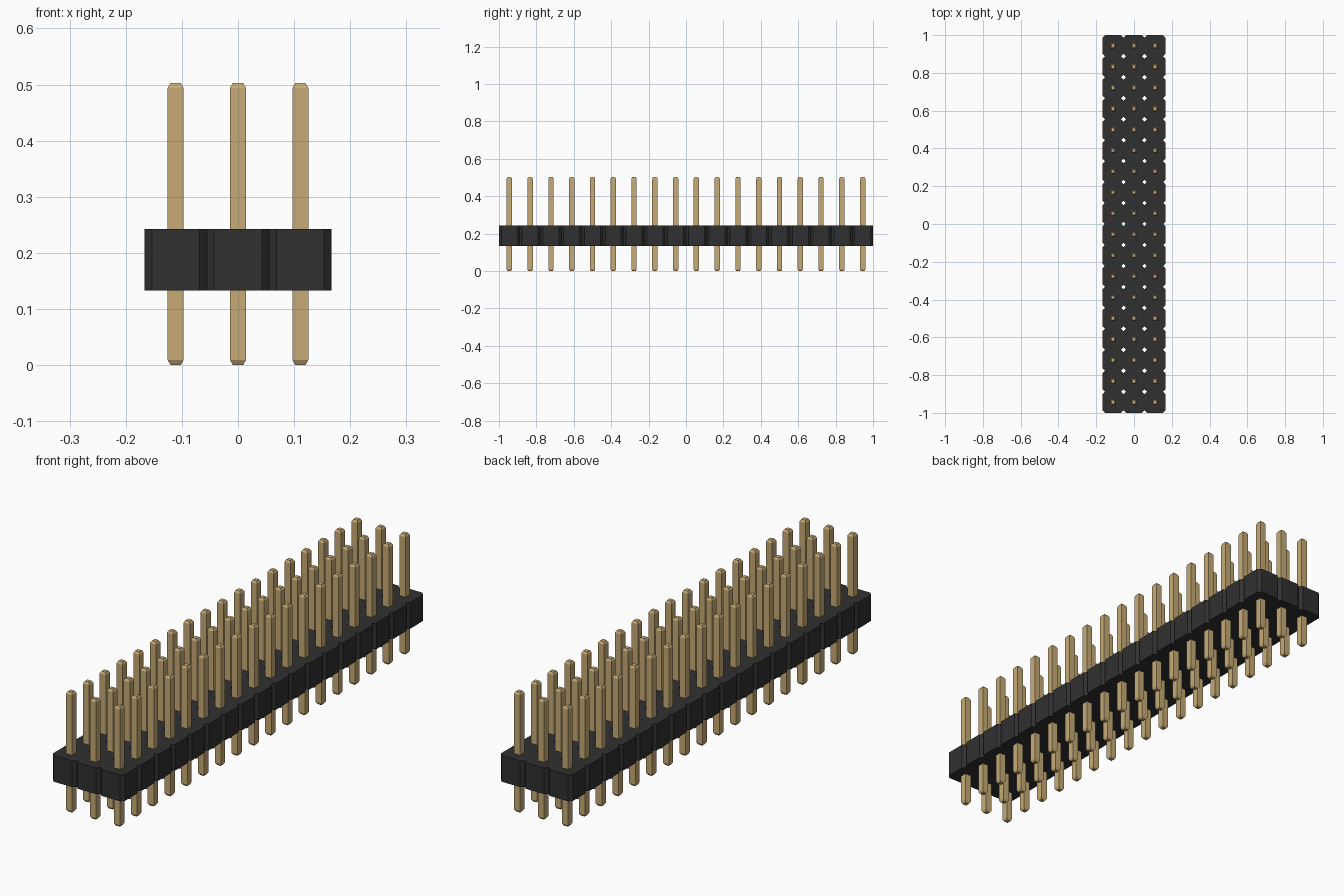
import bpy
import bmesh

cube = bpy.data.objects.get("Cube")
if cube:
    bpy.data.objects.remove(cube, do_unlink=True)

ROWS, COLS = 18, 3
PITCH = 2.0 / ROWS
CHAMFER = 0.013
BODY_Z0, BODY_Z1 = 0.133, 0.243
PIN_TOP, PIN_HALF, TIP_HALF, TIP_LEN = 0.503, 0.0142, 0.009, 0.009


def material(name, rgb):
    mat = bpy.data.materials.new(name)
    mat.use_nodes = True
    colour = (*rgb, 1.0)
    mat.diffuse_color = colour
    mat.node_tree.nodes["Principled BSDF"].inputs["Base Color"].default_value = colour
    return mat


def finish(bm, name, mat):
    bmesh.ops.recalc_face_normals(bm, faces=bm.faces[:])
    mesh = bpy.data.meshes.new(name)
    bm.to_mesh(mesh)
    bm.free()
    mesh.materials.append(mat)
    return mesh


def add_object(name, mesh, location=(0, 0, 0)):
    obj = bpy.data.objects.new(name, mesh)
    obj.location = location
    bpy.context.collection.objects.link(obj)
    return obj


black = material("black plastic", (0.030, 0.030, 0.031))
gold = material("gold metal", (0.571, 0.406, 0.182))

centres = [((c - (COLS - 1) / 2) * PITCH, (r - (ROWS - 1) / 2) * PITCH)
           for r in range(ROWS) for c in range(COLS)]

# Housing: welded octagonal cells, extruded so diamond holes stay open between them
h = PITCH / 2
k = h - CHAMFER
octagon = [(h, -k), (h, k), (k, h), (-k, h), (-h, k), (-h, -k), (-k, -h), (k, -h)]
bm = bmesh.new()
for cx, cy in centres:
    bm.faces.new([bm.verts.new((cx + x, cy + y, BODY_Z0)) for x, y in octagon])
bmesh.ops.remove_doubles(bm, verts=bm.verts[:], dist=1e-4)
base = bm.faces[:]
# keep the bottom faces and raise a copy, walling only the outline and the holes
result = bmesh.ops.extrude_face_region(bm, geom=base, use_keep_orig=True)
raised = [e for e in result["geom"] if isinstance(e, bmesh.types.BMVert)]
bmesh.ops.translate(bm, verts=raised, vec=(0, 0, BODY_Z1 - BODY_Z0))
add_object("housing", finish(bm, "housing", black))

# Pin: square bar with tapered tips at both ends
bm = bmesh.new()
rings = []
for z, s in ((0, TIP_HALF), (TIP_LEN, PIN_HALF),
             (PIN_TOP - TIP_LEN, PIN_HALF), (PIN_TOP, TIP_HALF)):
    rings.append([bm.verts.new((x * s, y * s, z))
                  for x, y in ((-1, -1), (1, -1), (1, 1), (-1, 1))])
for low, high in zip(rings, rings[1:]):
    for i in range(4):
        j = (i + 1) % 4
        bm.faces.new((low[i], low[j], high[j], high[i]))
bm.faces.new(rings[0][::-1])
bm.faces.new(rings[-1])
pin_mesh = finish(bm, "pin", gold)

# One pin through the middle of every cell
for n, (cx, cy) in enumerate(centres):
    add_object(f"pin_row{n // COLS + 1}_column{n % COLS + 1}", pin_mesh, (cx, cy, 0))
